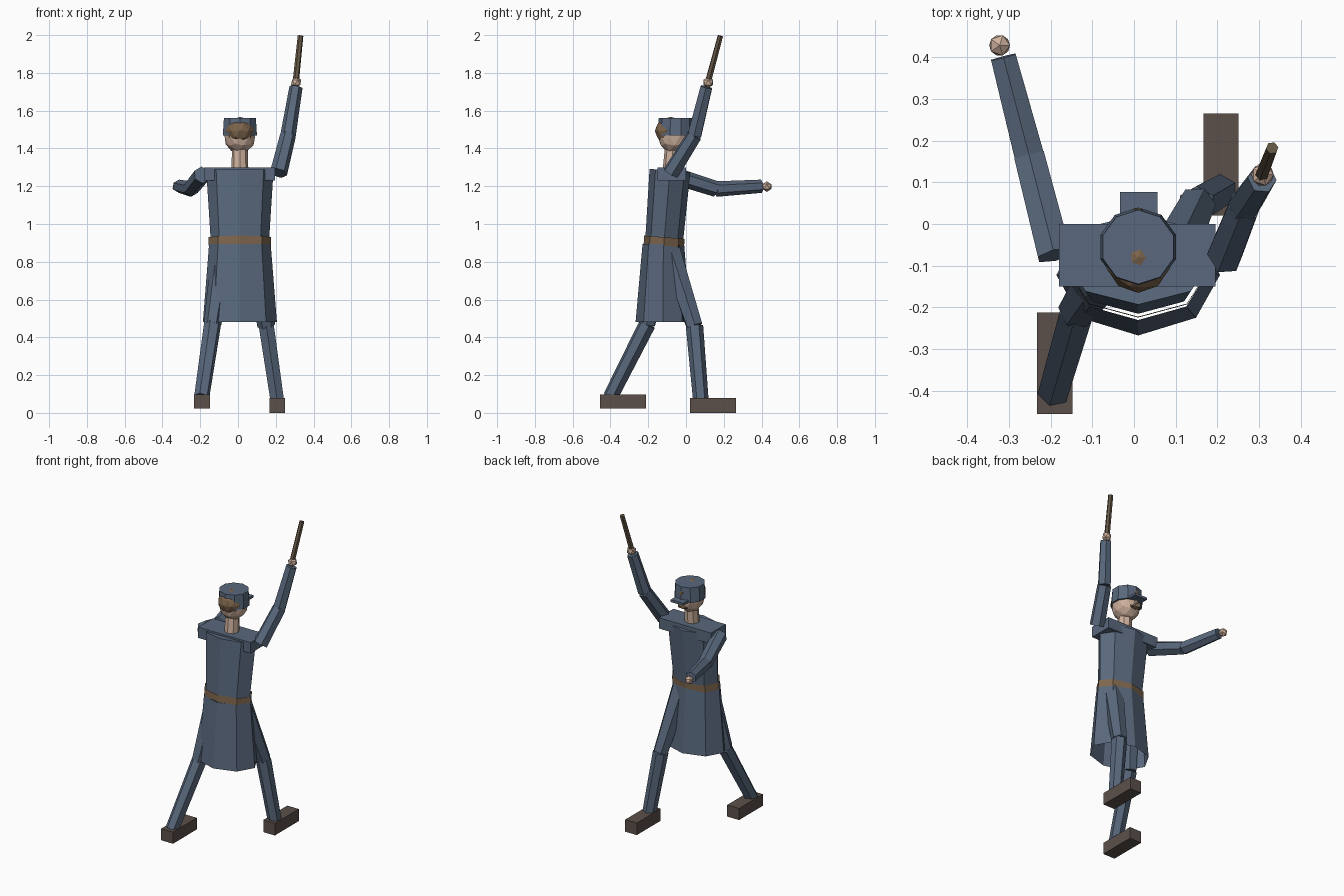
import bpy, bmesh, math
from mathutils import Vector, Matrix

cube = bpy.data.objects.get("Cube")
if cube:
    bpy.data.objects.remove(cube, do_unlink=True)


def material(name, colour):
    m = bpy.data.materials.new(name)
    m.use_nodes = True
    m.diffuse_color = (*colour, 1)
    bsdf = m.node_tree.nodes["Principled BSDF"]
    bsdf.inputs["Base Color"].default_value = (*colour, 1)
    bsdf.inputs["Roughness"].default_value = 0.9
    return m


CLOTH = material("blue grey cloth", (0.10, 0.14, 0.205))
SKIN = material("skin", (0.62, 0.44, 0.34))
HAIR = material("brown hair", (0.20, 0.125, 0.07))
LEATHER = material("tan leather", (0.21, 0.135, 0.075))
BOOT = material("dark brown boot", (0.105, 0.08, 0.07))
WOOD = material("dark wood", (0.13, 0.095, 0.06))


def finish(bm, name, mat):
    bmesh.ops.recalc_face_normals(bm, faces=bm.faces)
    mesh = bpy.data.meshes.new(name)
    bm.to_mesh(mesh)
    bm.free()
    mesh.materials.append(mat)
    ob = bpy.data.objects.new(name, mesh)
    bpy.context.collection.objects.link(ob)
    return ob


def box(name, mat, low, high):
    low, high = Vector(low), Vector(high)
    bm = bmesh.new()
    bmesh.ops.create_cube(bm, size=1)
    bmesh.ops.scale(bm, vec=high - low, verts=bm.verts)
    bmesh.ops.translate(bm, vec=(low + high) / 2, verts=bm.verts)
    return finish(bm, name, mat)


def ball(name, mat, centre, size, detail):
    bm = bmesh.new()
    bmesh.ops.create_icosphere(bm, subdivisions=detail, radius=1)
    bmesh.ops.scale(bm, vec=size, verts=bm.verts)
    bmesh.ops.translate(bm, vec=centre, verts=bm.verts)
    return finish(bm, name, mat)


def limb(name, mat, start, end, r1, r2, sides=6):
    """Tapered prism between two points."""
    start, end = Vector(start), Vector(end)
    axis = end - start
    bm = bmesh.new()
    turn = Matrix.Translation((start + end) / 2) @ axis.to_track_quat("Z", "Y").to_matrix().to_4x4()
    bmesh.ops.create_cone(bm, cap_ends=True, segments=sides, radius1=r1,
                          radius2=r2, depth=axis.length, matrix=turn)
    return finish(bm, name, mat)


def loft(name, mat, rings, sides=8, capped=True, lean=0):
    """Faceted body through rings of (centre y, z, x radius, y radius)."""
    bm = bmesh.new()
    loops = []
    for cy, z, rx, ry in rings:
        loop = []
        for i in range(sides):
            a = math.tau * i / sides
            dy = ry * math.cos(a)
            loop.append(bm.verts.new((0.01 + rx * math.sin(a), cy + dy, z - lean * dy)))
        loops.append(loop)
    for a, b in zip(loops, loops[1:]):
        for i in range(sides):
            j = (i + 1) % sides
            bm.faces.new((a[i], a[j], b[j], b[i]))
    if capped:
        bm.faces.new(loops[0])
        bm.faces.new(loops[-1])
    return finish(bm, name, mat)


# Coat
loft("coat_torso", CLOTH, [(-0.115, 0.92, 0.155, 0.1), (-0.085, 1.283, 0.178, 0.108)], lean=0.08)
loft("coat_skirt", CLOTH, [(-0.122, 0.48, 0.196, 0.145), (-0.12, 0.895, 0.163, 0.11)], capped=False)
loft("belt", LEATHER, [(-0.117, 0.885, 0.165, 0.107), (-0.115, 0.93, 0.165, 0.107)],
     capped=False, lean=0.08)
box("shoulder_yoke", CLOTH, (-0.18, -0.15, 1.23), (0.195, 0, 1.3))

# Head
limb("neck", SKIN, (0.01, -0.08, 1.27), (0.01, -0.07, 1.4), 0.045, 0.042, 8)
ball("head", SKIN, (0.01, -0.06, 1.465), (0.085, 0.09, 0.093), 2)
ball("hair", HAIR, (0.01, -0.08, 1.493), (0.08, 0.085, 0.074), 2)
ball("nose", SKIN, (0.01, 0.03, 1.455), (0.012, 0.015, 0.015), 1)
ball("moustache", HAIR, (0.01, 0.02, 1.427), (0.038, 0.016, 0.013), 1)

# Cap
loft("cap", CLOTH, [(-0.055, 1.468, 0.095, 0.095), (-0.055, 1.562, 0.089, 0.089)], sides=10)
box("cap_brim", CLOTH, (-0.034, 0, 1.468), (0.056, 0.077, 1.483))
ball("cap_badge", LEATHER, (0.01, 0.035, 1.52), (0.014, 0.004, 0.014), 1)

# Limbs: joints from body outward, with radii at each joint
limbs = {
    "left": ([(0.215, -0.08, 1.27), (0.265, 0.045, 1.47), (0.307, 0.108, 1.725)],
             [(0.085, -0.09, 0.87), (0.15, 0.045, 0.46), (0.21, 0.08, 0.05)]),
    "right": ([(-0.19, -0.075, 1.26), (-0.25, 0.16, 1.185), (-0.313, 0.4, 1.2)],
              [(-0.075, -0.12, 0.87), (-0.135, -0.205, 0.47), (-0.192, -0.4, 0.085)]),
}
for side, (arm, leg) in limbs.items():
    limb(side + "_upper_arm", CLOTH, arm[0], arm[1], 0.046, 0.042)
    limb(side + "_forearm", CLOTH, arm[1], arm[2], 0.041, 0.035)
    limb(side + "_thigh", CLOTH, leg[0], leg[1], 0.063, 0.047)
    limb(side + "_shin", CLOTH, leg[1], leg[2], 0.046, 0.041)

# Hands and baton
ball("left_hand", SKIN, (0.308, 0.118, 1.75), (0.03, 0.03, 0.03), 1)
ball("right_hand", SKIN, (-0.322, 0.428, 1.198), (0.028, 0.028, 0.028), 1)
limb("baton", WOOD, (0.304, 0.112, 1.735), (0.331, 0.182, 1.996), 0.017, 0.015)

# Boots
box("left_boot", BOOT, (0.167, 0.02, 0), (0.25, 0.265, 0.078))
box("right_boot", BOOT, (-0.232, -0.455, 0.022), (-0.147, -0.212, 0.097))
